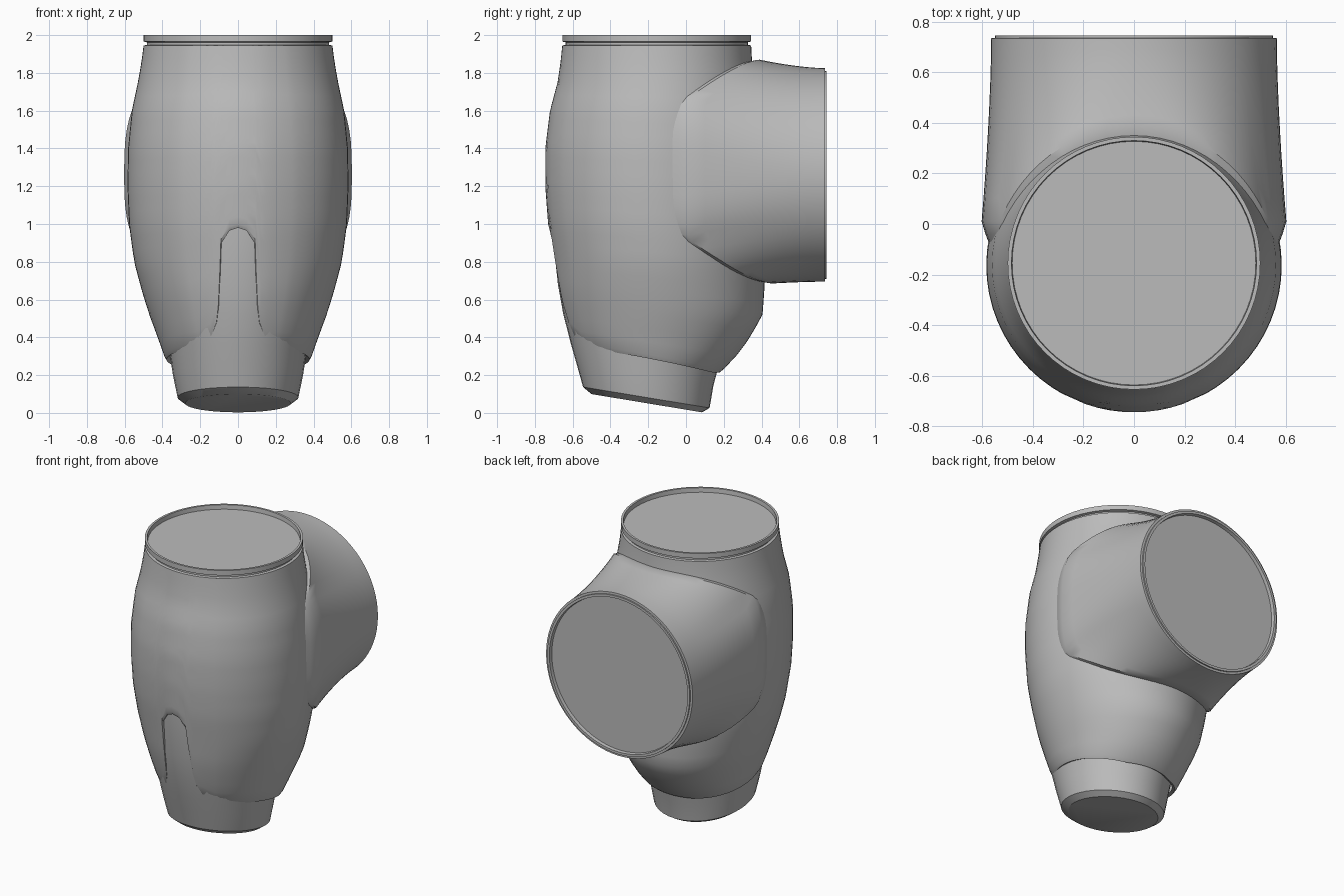
import bpy, bmesh, math
from math import sin, cos, pi

if "Cube" in bpy.data.objects:
    bpy.data.objects.remove(bpy.data.objects["Cube"])

grey = bpy.data.materials.new("plain grey")
grey.use_nodes = True
grey.diffuse_color = (0.5, 0.5, 0.5, 1)
grey.node_tree.nodes["Principled BSDF"].inputs["Base Color"].default_value = (0.5, 0.5, 0.5, 1)


def interp(table, t):
    """Piecewise linear lookup: first column is the key, the rest is returned."""
    if t <= table[0][0]:
        return table[0][1:]
    for a, b in zip(table, table[1:]):
        if t <= b[0]:
            f = (t - a[0]) / (b[0] - a[0])
            return tuple(p + (q - p) * f for p, q in zip(a[1:], b[1:]))
    return table[-1][1:]


def loft(name, rings, cap_start=False, cap_end=False):
    """Skin a list of equally long closed rings."""
    bm = bmesh.new()
    rows = [[bm.verts.new(p) for p in ring] for ring in rings]
    n = len(rows[0])
    for a, b in zip(rows, rows[1:]):
        for i in range(n):
            j = (i + 1) % n
            bm.faces.new((a[i], a[j], b[j], b[i]))
    if cap_start:
        bm.faces.new(rows[0][::-1])
    if cap_end:
        bm.faces.new(rows[-1])
    bmesh.ops.recalc_face_normals(bm, faces=bm.faces)
    mesh = bpy.data.meshes.new(name)
    bm.to_mesh(mesh)
    bm.free()
    mesh.materials.append(grey)
    obj = bpy.data.objects.new(name, mesh)
    bpy.context.collection.objects.link(obj)
    bpy.ops.object.select_all(action="DESELECT")
    obj.select_set(True)
    bpy.context.view_layer.objects.active = obj
    bpy.ops.object.shade_smooth_by_angle(angle=math.radians(32))
    return obj


# Shell section by height: z, half width, front y, back y
SHELL = [(0.2, 0.36, -0.52, 0.17), (0.3, 0.39, -0.56, 0.265), (0.4, 0.425, -0.615, 0.34),
         (0.52, 0.47, -0.65, 0.405), (0.65, 0.51, -0.68, 0.415), (0.8, 0.55, -0.70, 0.42),
         (1.0, 0.577, -0.73, 0.42), (1.2, 0.585, -0.745, 0.42), (1.4, 0.582, -0.745, 0.41),
         (1.6, 0.562, -0.72, 0.39), (1.75, 0.53, -0.68, 0.365), (1.85, 0.512, -0.665, 0.35),
         (1.945, 0.5, -0.655, 0.345)]

# Lower edge of the shell near the front slot: sine of angle, z
SLOT = [(0, 0.98), (0.08, 0.965), (0.16, 0.9), (0.176, 0.75), (0.215, 0.55),
        (0.25, 0.46), (0.33, 0.39), (0.49, 0.345)]


def section(a, z, scale=1.0):
    hw, yf, yb = interp(SHELL, z)
    return (hw * scale * sin(a), (yf + yb) / 2 - (yb - yf) / 2 * scale * cos(a), z)


def rim_height(a):
    s = abs(sin(a))
    if cos(a) > 0 and s < SLOT[-1][0]:
        return interp(SLOT, s)[0]
    return max(0.215, 0.22 + 0.18 * (0.33 + 0.41 * cos(a)))


# Shell with slotted, slanted lower edge
slot_angles = [math.asin(s) for s, _ in SLOT[1:]]
angles = [2 * pi * i / 64 for i in range(64)]
angles = [a for a in angles if min(a, 2 * pi - a) > slot_angles[-1] + 0.03]
angles = sorted(angles + [0.0] + slot_angles + [2 * pi - a for a in slot_angles])
STEPS = 24
shell = [[section(a, rim_height(a) + 0.01, 0.92) for a in angles],
         [section(a, rim_height(a), 0.985) for a in angles]]
for k in range(STEPS + 1):
    shell.append([section(a, rim_height(a) + 0.02 + (1.925 - rim_height(a)) * k / STEPS)
                  for a in angles])
loft("body_shell", shell)


def circle(r, z):
    return [(r * sin(2 * pi * i / 64), -0.155 - r * cos(2 * pi * i / 64), z) for i in range(64)]


# Collar ring with a groove under it and a sunken lid
loft("top_collar", [circle(r, z) for r, z in (
    (0.5, 1.945), (0.483, 1.948), (0.483, 1.962), (0.5, 1.966), (0.5, 2.0),
    (0.485, 2.0), (0.482, 1.97))], cap_end=True)

# Lower neck, leaning forward and rising behind the slot: middle z, half width, front y, back y
NECK = [(0.05, 0.28, -0.5, 0.085), (0.08, 0.32, -0.545, 0.125), (0.2, 0.345, -0.58, 0.145),
        (0.3, 0.36, -0.61, 0.17), (0.45, 0.39, -0.65, 0.2), (0.6, 0.42, -0.678, 0.2),
        (0.85, 0.45, -0.705, 0.2), (1.0, 0.45, -0.71, 0.2)]
neck = []
for z, hw, yf, yb in NECK:
    ring = []
    for i in range(40):
        a = 2 * pi * i / 40
        y = (yf + yb) / 2 - (yb - yf) / 2 * cos(a)
        ring.append((hw * sin(a), y, z - 0.165 * (y + 0.2)))
    neck.append(ring)
loft("lower_neck", neck, cap_start=True, cap_end=True)


# Side branch: rounded-square base wrapped on the shell, changing to a round mouth
MID = 1.26


def superellipse(t, rx, rz, n):
    c, s = cos(t), sin(t)
    return (math.copysign(rx * abs(c) ** (2 / n), c), math.copysign(rz * abs(s) ** (2 / n), s))


def shell_back(x, z):
    hw, yf, yb = interp(SHELL, z)
    f = max(0.0, 1 - (x / hw) ** 2)
    return max(-0.03, (yf + yb) / 2 + (yb - yf) / 2 * math.sqrt(f))


COLS = 72
ts = [2 * pi * i / COLS for i in range(COLS)]
base = []
for t in ts:
    x, z = superellipse(t, 0.603, 0.61 if sin(t) > 0 else 0.575, 2.9)
    base.append((x, shell_back(x, MID + z), z))
branch = [[(x * 0.93, y - 0.08, MID + z * 0.95) for x, y, z in base],
          [(x * 0.975, y - 0.01, MID + z * 0.985) for x, y, z in base]]
for k in range(9):
    f = k / 8
    g = 1 - (1 - f) ** 1.6
    branch.append([(x + (0.565 * cos(t) - x) * g, (y + 0.04) * (1 - f) + 0.735 * f,
                    MID + z + (0.565 * sin(t) - z) * g) for t, (x, y, z) in zip(ts, base)])
for r, y in ((0.55, 0.736), (0.55, 0.745), (0.533, 0.745), (0.53, 0.722)):
    branch.append([(r * cos(t), y, MID + r * sin(t)) for t in ts])
loft("side_branch", branch, cap_end=True)
